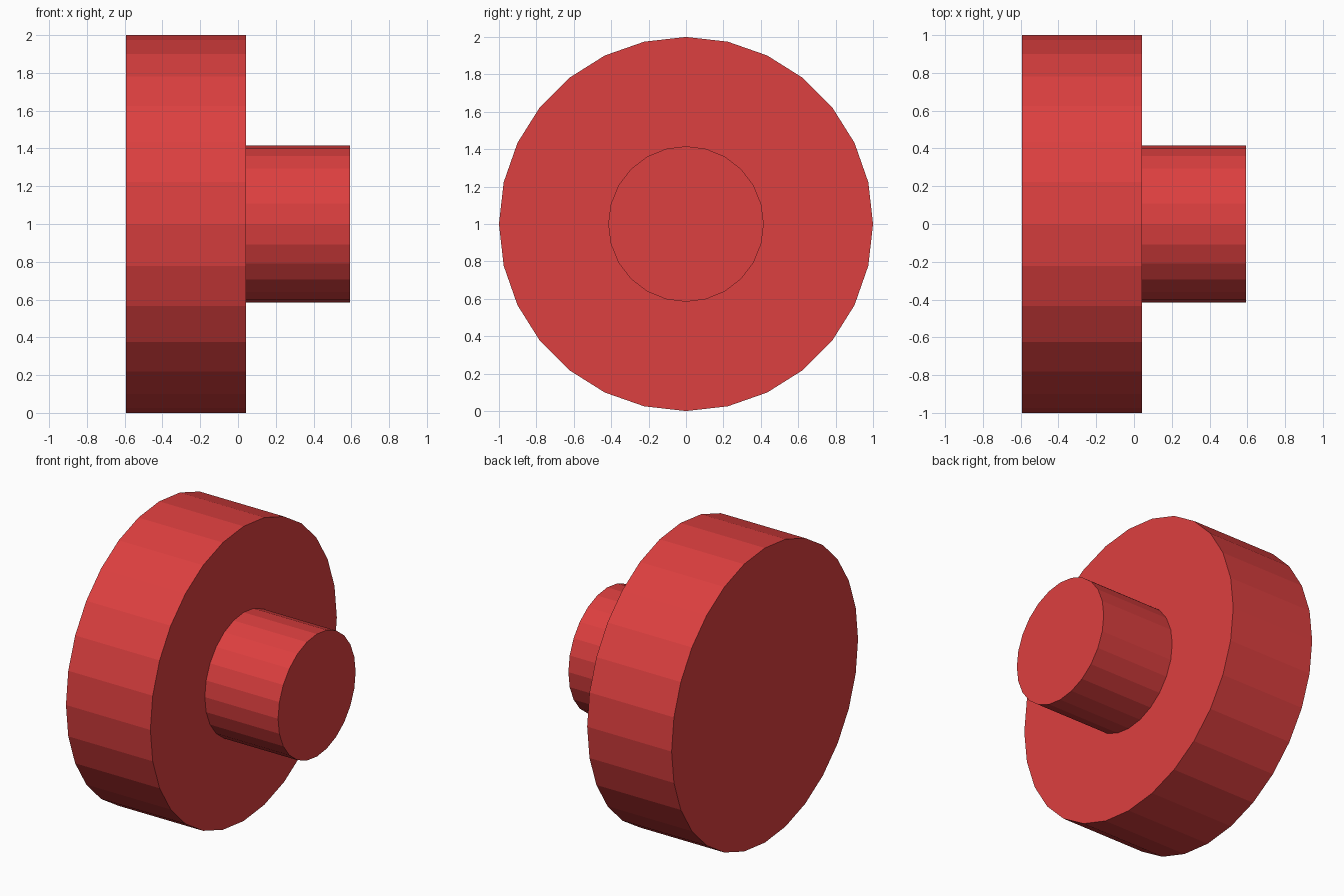
import bpy
import math

if "Cube" in bpy.data.objects:
    bpy.data.objects.remove(bpy.data.objects["Cube"])

red = bpy.data.materials.new("red")
red.diffuse_color = (0.72, 0.05, 0.05, 1)
red.use_nodes = True
red.node_tree.nodes["Principled BSDF"].inputs["Base Color"].default_value = red.diffuse_color


def disc(name, x0, x1, radius, sides):
    """Flat-faced cylinder lying along x, with its axis at z = 1."""
    bpy.ops.mesh.primitive_cylinder_add(
        vertices=sides, radius=radius, depth=x1 - x0,
        location=((x0 + x1) / 2, 0, 1), rotation=(0, math.pi / 2, 0))
    ob = bpy.context.object
    ob.name = name
    ob.data.materials.append(red)
    return ob


# Wide wheel-like head
disc("head", -0.592, 0.042, 1.0, 28)

# Narrow stem, set slightly into the head
disc("stem", 0.032, 0.592, 0.416, 24)
